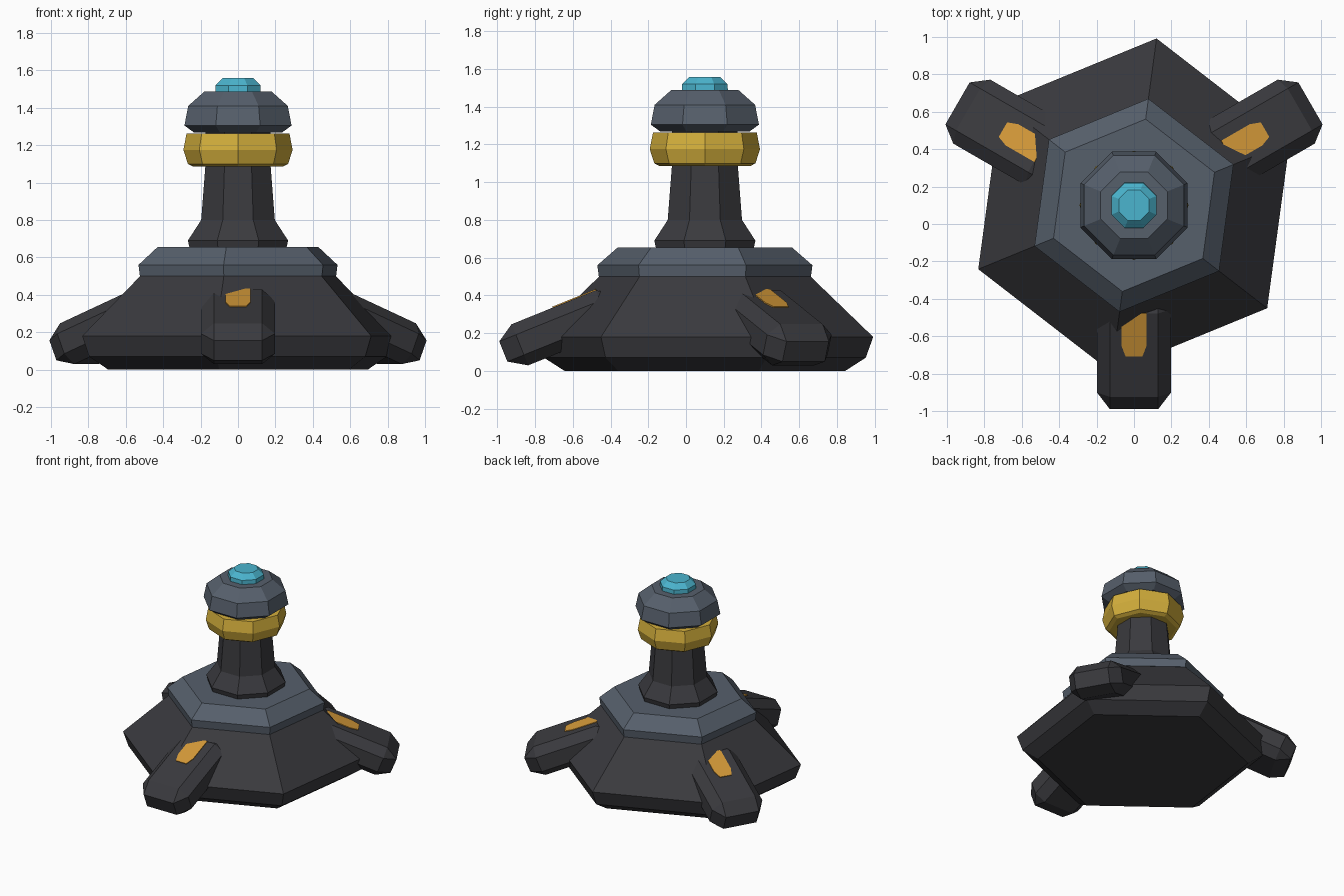
import bpy, bmesh
from math import radians, sin, cos, pi
from mathutils import Matrix, Vector

if "Cube" in bpy.data.objects:
    bpy.data.objects.remove(bpy.data.objects["Cube"], do_unlink=True)

AXIS = Vector((0, 0.1, 0))      # tower axis
TILT = Matrix.Rotation(radians(22), 4, 'X')


def material(name, rgb):
    m = bpy.data.materials.new(name)
    m.use_nodes = True
    m.diffuse_color = (*rgb, 1)
    m.node_tree.nodes["Principled BSDF"].inputs["Base Color"].default_value = (*rgb, 1)
    return m


charcoal = material("charcoal", (0.042, 0.042, 0.048))
slate = material("slate_grey", (0.093, 0.115, 0.148))
gold = material("gold", (0.66, 0.43, 0.045))
cyan = material("cyan", (0.07, 0.46, 0.62))
amber = material("amber", (0.66, 0.32, 0.04))


def finish(bm, name, mat):
    bmesh.ops.recalc_face_normals(bm, faces=bm.faces)
    mesh = bpy.data.meshes.new(name)
    bm.to_mesh(mesh)
    bm.free()
    mesh.materials.append(mat)
    obj = bpy.data.objects.new(name, mesh)
    bpy.context.collection.objects.link(obj)
    return obj


def turned(name, mat, sides, start, profile):
    """Faceted solid of rings (radius, height) around the tower axis."""
    bm = bmesh.new()
    rings = []
    for r, z in profile:
        angles = [radians(start) + 2 * pi * i / sides for i in range(sides)]
        rings.append([bm.verts.new(AXIS + Vector((r * cos(a), r * sin(a), z))) for a in angles])
    for low, high in zip(rings, rings[1:]):
        for i in range(sides):
            j = (i + 1) % sides
            bm.faces.new((low[i], low[j], high[j], high[i]))
    bm.faces.new(rings[0])
    bm.faces.new(rings[-1])
    return finish(bm, name, mat)


# Hexagonal base and collar
turned("base", charcoal, 6, 22.3, [(0.75, 0), (0.86, 0.07), (0.9, 0.18), (0.56, 0.505)])
turned("collar", slate, 6, 22.3, [(0.567, 0.5), (0.575, 0.56), (0.465, 0.655)])

# Octagonal tower
turned("neck", charcoal, 8, 22.5,
       [(0.28, 0.65), (0.29, 0.69), (0.213, 0.8), (0.188, 1.1), (0.188, 1.3)])
turned("gold_band", gold, 8, 0,
       [(0.24, 1.085), (0.268, 1.1), (0.292, 1.175), (0.275, 1.262)])
turned("head", slate, 8, 22.5,
       [(0.255, 1.268), (0.31, 1.305), (0.288, 1.41), (0.193, 1.488)])
turned("gem", cyan, 8, 22.5, [(0.132, 1.48), (0.13, 1.52), (0.088, 1.558)])


def leg_shape():
    """Tilted box with chamfered edges, deeper chamfers along its length."""
    bm = bmesh.new()
    bmesh.ops.create_cube(bm, size=1)
    size, chamfer = Vector((0.395, 0.67, 0.235)), Vector((0.068, 0.095, 0.06))
    bmesh.ops.scale(bm, verts=bm.verts, vec=[s / c for s, c in zip(size, chamfer)])
    bmesh.ops.bevel(bm, geom=bm.edges[:], offset=1, segments=1, affect='EDGES')
    bmesh.ops.scale(bm, verts=bm.verts, vec=chamfer)
    bmesh.ops.translate(bm, verts=bm.verts, vec=(0, -0.524, 0.458))
    return bm


def lamp_shape():
    """Thin plate lying on the upper face of the leg."""
    bm = bmesh.new()
    outline = [(-0.045, -0.53), (0.045, -0.53), (0.066, -0.47),
               (0.066, -0.28), (-0.066, -0.28), (-0.066, -0.47)]
    face = bm.faces.new([bm.verts.new((x, y, 0.573)) for x, y in outline])
    top = bmesh.ops.extrude_face_region(bm, geom=[face])["geom"]
    moved = [v for v in top if isinstance(v, bmesh.types.BMVert)]
    bmesh.ops.translate(bm, verts=moved, vec=(0, 0, 0.008))
    return bm


# Three legs, each with a lamp, spaced evenly around the axis
for label, angle in (("front", 0), ("left", 120), ("right", 240)):
    spin = (Matrix.Translation(AXIS) @ Matrix.Rotation(radians(angle), 4, 'Z')
            @ Matrix.Translation(-AXIS) @ TILT)
    for part, shape, mat in (("leg", leg_shape, charcoal), ("lamp", lamp_shape, amber)):
        bm = shape()
        bmesh.ops.transform(bm, matrix=spin, verts=bm.verts)
        finish(bm, f"{label}_{part}", mat)
